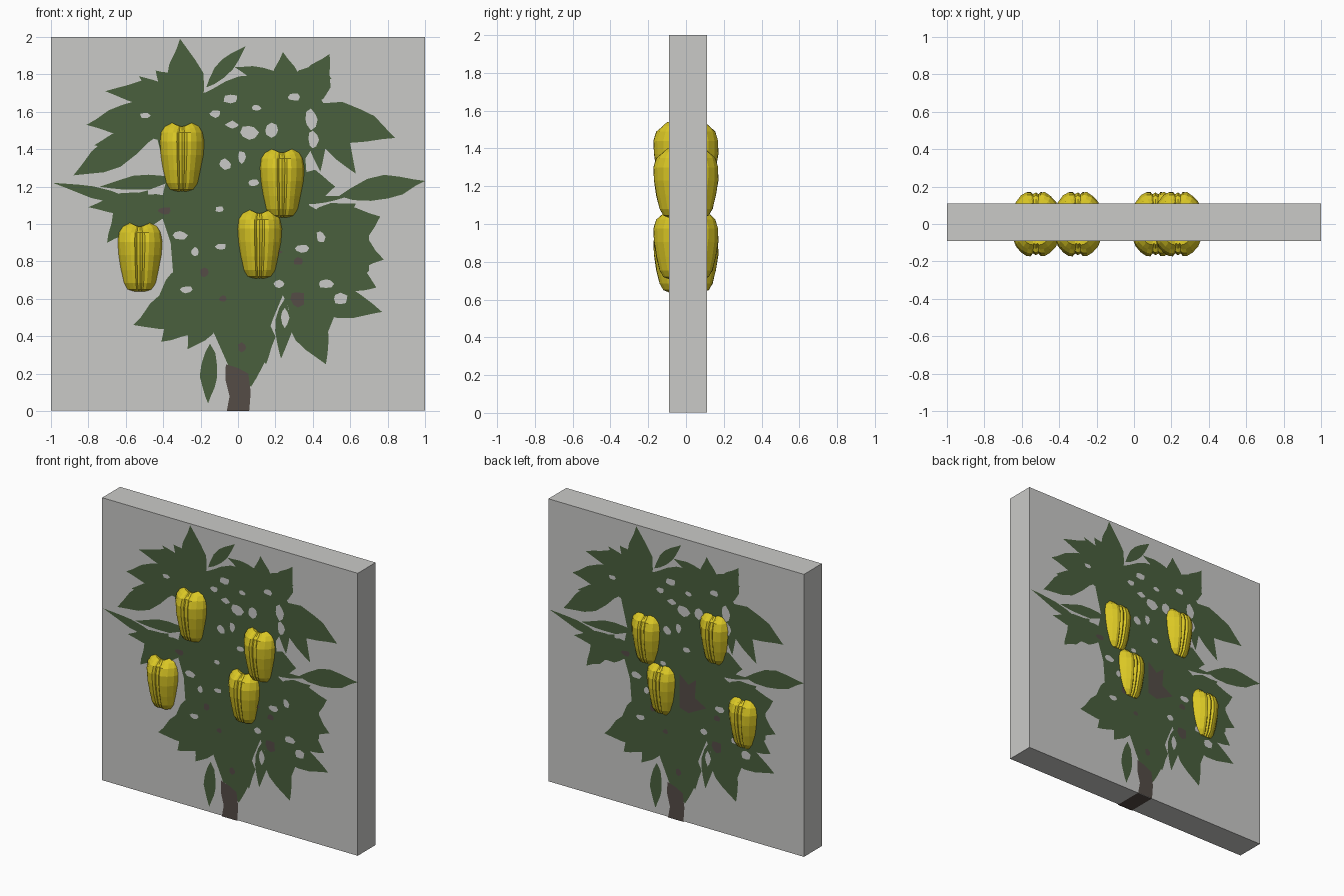
import bpy, bmesh, math, random
from mathutils import Vector
random.seed(4)


def mat(name, rgb):
    m = bpy.data.materials.new(name)
    m.diffuse_color = (*rgb, 1)
    return m


GREY = mat("panel grey", (0.59, 0.59, 0.575))
GREEN = mat("leaf green", (0.067, 0.117, 0.048))
BROWN = mat("bark brown", (0.089, 0.072, 0.061))
YELLOW = mat("pepper yellow", (0.70, 0.57, 0.018))
MID = 0.01      # y of the panel centre
HALF = 0.10     # half the panel thickness


def finish(name, bm, material, loc=(0, 0, 0)):
    me = bpy.data.meshes.new(name)
    bm.to_mesh(me)
    bm.free()
    me.materials.append(material)
    ob = bpy.data.objects.new(name, me)
    ob.location = loc
    bpy.context.collection.objects.link(ob)
    return ob


def flat_art(name, outlines, material, off):
    """Flat shapes on the front face, repeated turned half round on the back."""
    bm = bmesh.new()
    for pts in outlines:
        f = bm.faces.new([bm.verts.new((x, -HALF - off, z)) for x, z in pts])
        f.normal_update()
        if f.normal.y > 0:
            f.normal_flip()
    bmesh.ops.triangulate(bm, faces=bm.faces[:])
    front = finish("front_" + name, bm, material, (0, MID, 0))
    back = bpy.data.objects.new("back_" + name, front.data)
    back.location = (0, MID, 0)
    back.rotation_euler.z = math.pi
    bpy.context.collection.objects.link(back)


def leaf(tx, tz, bx, bz, w):
    """Pointed leaf outline from tip to base, w wide."""
    tip, base = Vector((tx, tz)), Vector((bx, bz))
    d = base - tip
    n = Vector((-d.y, d.x)).normalized() * w / 2
    prof = [(0.12, 0.3), (0.28, 0.72), (0.45, 1), (0.65, 0.95), (0.85, 0.55)]
    left = [tip + d * t + n * s * random.uniform(0.85, 1.1) for t, s in prof]
    right = [tip + d * t - n * s * random.uniform(0.85, 1.1) for t, s in prof]
    return [tip, *left, base, *reversed(right)]


def blob(x, z, r, tall):
    """Small irregular patch."""
    return [(x + r * random.uniform(0.7, 1.15) * math.cos(a),
             z + r * tall * random.uniform(0.7, 1.15) * math.sin(a))
            for a in [i * math.tau / 8 for i in range(8)]]


# Panel
bm = bmesh.new()
bmesh.ops.create_cube(bm, size=1)
for v in bm.verts:
    v.co = (v.co.x * 2, v.co.y * 2 * HALF, 1.001 + v.co.z * 1.998)
finish("panel", bm, GREY, (0, MID, 0))

# Foliage: one central mass and leaves (tip x, tip z, base x, base z, width)
mass = [(-.62, 1.6), (-.2, 1.7), (.2, 1.74), (.42, 1.7), (.46, 1.5), (.36, 1.35),
        (.38, 1.1), (.52, 1.02), (.70, 1.0), (.70, .75), (.56, .62), (.48, .42),
        (.3, .48), (.24, .62), (.19, .5), (.1, .25), (-.05, .24), (-.13, .42),
        (-.3, .45), (-.46, .52), (-.34, .65), (-.36, .9), (-.42, 1.08),
        (-.38, 1.25), (-.43, 1.45), (-.6, 1.5)]
crown = [(-.31, 1.99, -.24, 1.55, .2), (.04, 1.95, -.17, 1.73, .08),
         (.24, 1.92, .27, 1.62, .15), (.49, 1.91, .33, 1.6, .16),
         (.49, 1.6, .2, 1.74, .14), (-.18, 1.7, .25, 1.76, .13),
         (-.02, 1.84, .3, 1.74, .09), (.5, 1.78, .25, 1.74, .14),
         (-.44, 1.82, -.25, 1.65, .14), (-.53, 1.79, -.3, 1.62, .1)]
left_side = [(-.71, 1.71, -.25, 1.68, .14), (-.81, 1.53, -.35, 1.6, .17),
             (-.88, 1.26, -.42, 1.53, .18), (-.77, 1.42, -.4, 1.5, .12),
             (-.99, 1.22, -.52, 1.11, .06), (-.8, 1.09, -.4, 1.13, .11),
             (-.7, .9, -.48, 1.18, .15), (-.74, 1.2, -.33, 1.24, .08),
             (-.58, .98, -.38, 1.15, .16), (-.42, .62, -.2, .75, .14)]
right_side = [(.84, 1.46, .36, 1.62, .2), (.63, 1.27, .4, 1.64, .15),
              (.52, 1.2, .28, 1.2, .17), (1, 1.23, .54, 1.15, .13),
              (.6, 1.15, .3, 1.11, .035), (.44, 1.28, .4, 1.64, .1),
              (.63, 1.11, .3, .9, .2), (.76, 1.04, .4, .9, .26),
              (.78, .81, .35, .92, .26), (.74, .66, .35, .82, .22),
              (.77, .53, .3, .65, .18)]
lower = [(.47, .25, .3, .62, .2), (.23, .28, .25, .6, .09), (-.56, .46, -.15, .6, .2),
         (-.41, .37, -.15, .62, .18), (-.16, .04, -.15, .36, .1),
         (-.27, .33, -.1, .6, .14), (.07, .13, .03, .55, .26), (.15, .25, .1, .55, .14)]
flat_art("foliage", [mass] + [leaf(*l) for l in crown + left_side + right_side + lower],
         GREEN, 0.002)

# Panel showing between the leaves (x, z, radius, tallness)
gaps = [(-.04, 1.67, .045, .5), (.06, 1.49, .05, .8), (.18, 1.5, .035, 1.1),
        (-.03, 1.53, .035, .6), (.39, 1.56, .035, 1.5), (-.12, 1.59, .03, .7),
        (-.07, 1.32, .04, .7), (.02, 1.36, .025, 1.4), (.3, 1.68, .04, .6),
        (.4, 1.45, .03, 1.6), (-.31, .94, .04, .7), (-.23, .85, .025, 1),
        (-.09, .88, .03, .6), (.34, .87, .04, .6), (.47, .68, .04, .7),
        (.55, .6, .045, .7), (.44, .93, .025, 1.3), (-.28, .65, .035, .6),
        (.25, .5, .025, 2), (.22, .68, .03, .8), (.08, 1.22, .03, .7),
        (-.5, 1.58, .03, .6), (-.1, 1.08, .025, .7), (.1, 1.62, .03, .6)]
flat_art("gaps", [blob(*g) for g in gaps], GREY, 0.004)

# Trunk and glimpses of branches
trunk = [(-.06, 0), (.06, 0), (.068, .1), (.055, .2), (0, .23), (-.065, .25),
         (-.068, .17), (-.045, .08)]
fork = [(.03, .8), (.1, .78), (.24, .85), (.15, .9), (.16, 1.03), (.1, .98), (.03, 1.04)]
twigs = [(.32, .6, .045, .9), (.32, .8, .03, .7), (-.08, .6, .022, .8),
         (-.18, .74, .024, 1), (.02, .34, .025, 1), (-.39, 1.07, .04, .6)]
flat_art("trunk", [trunk, fork] + [blob(*t) for t in twigs], BROWN, 0.005)

# Trunk strip across the underside
bm = bmesh.new()
f = bm.faces.new([bm.verts.new((x, y, 0)) for x, y in
                  ((-.06, -HALF), (-.06, HALF), (.06, HALF), (.06, -HALF))])
finish("trunk_underside", bm, BROWN, (0, MID, 0))

# Bell pepper: lobed rings (height, x radius, y radius), grooved front and back
RINGS = [(0, .05, .085), (.015, .085, .125), (.05, .103, .145), (.12, .117, .163),
         (.2, .13, .176), (.27, .135, .177), (.32, .13, .162), (.35, .115, .14),
         (.372, .085, .115)]
ANGLES = [-40, -20, -6, 0, 6, 20, 40, 58, 72, 81, 85, 90, 95, 99, 108, 122]
GROOVE = {85: .9, 95: .9, 90: .955, 0: .95, 81: .98, 99: .98}


def pepper_mesh():
    bm = bmesh.new()
    angles = [a for a in ANGLES if -40 < a] + [140, 160, 174]
    angles += [a + 180 for a in angles if a > 0 or a == 0]
    angles = sorted({a % 360 for a in angles})
    rows = []
    for h, rx, ry in RINGS:
        row = []
        for a in angles:
            c, s = math.cos(math.radians(a)), math.sin(math.radians(a))
            k = GROOVE.get(a % 180, 1) * random.uniform(.985, 1.01)
            # slightly square section, with the rim dipping at the grooves
            x = math.copysign(abs(c) ** .85, c) * rx * k
            y = math.copysign(abs(s) ** .9, s) * ry * k
            dip = .02 * abs(s) ** 12 if h > .33 else 0
            row.append(bm.verts.new((x, y, h - dip)))
        rows.append(row)
    n = len(angles)
    for lo, hi in zip(rows, rows[1:]):
        for i in range(n):
            j = (i + 1) % n
            bm.faces.new((lo[i], lo[j], hi[j], hi[i]))
    for row, z, flip in ((rows[0], .03, True), (rows[-1], .33, False)):
        tip = bm.verts.new((0, 0, z))
        for i in range(n):
            a, b = row[i], row[(i + 1) % n]
            bm.faces.new((b, a, tip) if flip else (a, b, tip))
    bmesh.ops.recalc_face_normals(bm, faces=bm.faces[:])
    return bm


first = finish("pepper_1", pepper_mesh(), YELLOW, (-.30, 0, 1.17))
for i, (x, z) in enumerate(((.235, 1.03), (.115, .705), (-.525, .635)), 2):
    ob = bpy.data.objects.new(f"pepper_{i}", first.data)
    ob.location = (x, 0, z)
    bpy.context.collection.objects.link(ob)
